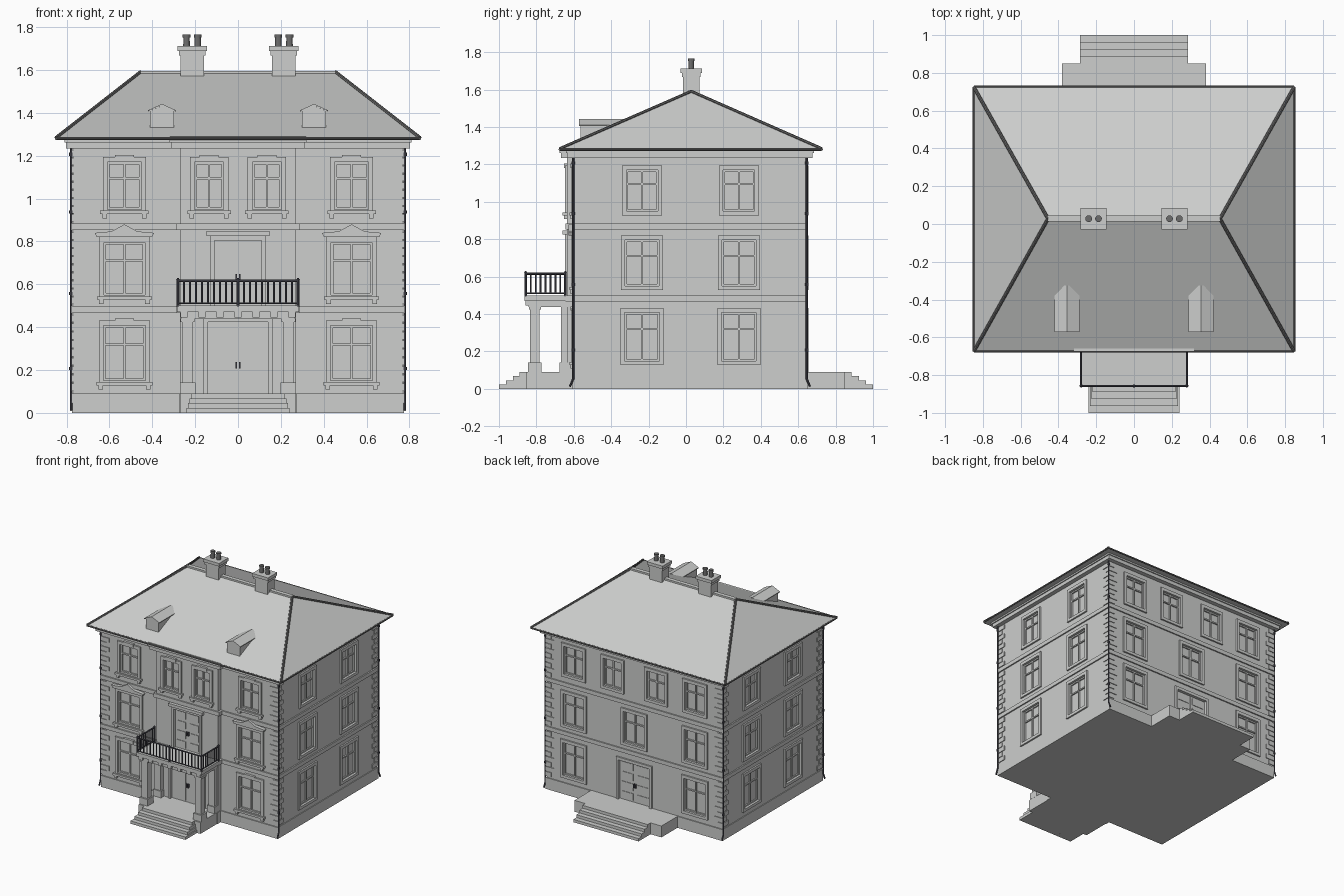
import bpy, bmesh, math
from mathutils import Matrix, Vector

if "Cube" in bpy.data.objects:
    bpy.data.objects.remove(bpy.data.objects["Cube"])


def material(name, colour):
    m = bpy.data.materials.new(name)
    m.diffuse_color = (*colour, 1)
    m.use_nodes = True
    m.node_tree.nodes["Principled BSDF"].inputs["Base Color"].default_value = m.diffuse_color
    return m


stone = material("pale_grey_stone", (0.61, 0.62, 0.61))
iron = material("dark_iron", (0.075, 0.075, 0.095))
lead = material("dark_grey_lead", (0.15, 0.15, 0.15))
colours = {"downpipes": iron, "gutters": lead, "balcony_rails": iron, "balusters": iron,
           "railing_posts": iron, "door_handles": iron, "chimney_pots": lead, "hip_tiles": lead}
I = Matrix.Identity(4)
parts = {}


def part(name):
    if name not in parts:
        parts[name] = bmesh.new()
    return parts[name]


def box(name, x0, x1, y0, y1, z0, z1, M=I):
    S = Matrix.Diagonal((abs(x1 - x0), abs(y1 - y0), abs(z1 - z0), 1))
    T = Matrix.Translation(((x0 + x1) / 2, (y0 + y1) / 2, (z0 + z1) / 2))
    bmesh.ops.create_cube(part(name), size=1, matrix=M @ T @ S)


def plate(name, M, u0, u1, z0, z1, d0, d1):
    """Box on a wall: u along it, d outward from it."""
    box(name, u0, u1, -d1, -d0, z0, z1, M)


def rod(name, a, b, r, n=8, r2=None):
    a, b = Vector(a), Vector(b)
    q = (b - a).to_track_quat('Z', 'Y').to_matrix().to_4x4()
    bmesh.ops.create_cone(part(name), cap_ends=True, segments=n, radius1=r, radius2=r2 or r,
                          depth=(b - a).length, matrix=Matrix.Translation((a + b) / 2) @ q)


def prism(name, profile, y0, y1, M=I):
    """Extrude an (x, z) profile along y."""
    bm = part(name)
    a = [bm.verts.new(M @ Vector((x, y0, z))) for x, z in profile]
    b = [bm.verts.new(M @ Vector((x, y1, z))) for x, z in profile]
    bm.faces.new(a)
    bm.faces.new(b[::-1])
    for i in range(len(a)):
        j = (i + 1) % len(a)
        bm.faces.new((a[i], b[i], b[j], a[j]))


def wall(angle, dist):
    return Matrix.Rotation(math.radians(angle), 4, 'Z') @ Matrix.Translation((0, -dist, 0))


W = .768  # half width of the walls
FRONT, BAY, BACK = wall(0, .60), wall(0, .635), wall(180, .642)
RIGHT, LEFT = wall(90, W), wall(-90, W)


def surround(M, u, w, z0, z1, b=.022, bottom=True):
    """Cut recess with a raised border."""
    h = w / 2
    plate("opening_cutter", M, u - h, u + h, z0, z1, -.016, .03)
    for s in (-1, 1):
        plate("window_surrounds", M, u + s * h, u + s * (h + b), z0, z1, -.002, .012)
    plate("window_surrounds", M, u - h - b, u + h + b, z1, z1 + b + .003, -.002, .012)
    if bottom:
        plate("window_surrounds", M, u - h - b, u + h + b, z0 - b, z0, -.002, .012)


def window(M, u, w, z0, z1, style=""):
    surround(M, u, w, z0, z1)
    h, zt = w / 2, z0 + (z1 - z0) * .66
    # casement border, mullion and transom
    for c, t in ((u - h + .005, .005), (u, .005), (u + h - .005, .005)):
        plate("window_casements", M, c - t, c + t, z0, z1, -.018, -.005)
    for c in (z0 + .005, zt, z1 - .005):
        plate("window_casements", M, u - h, u + h, c - .005, c + .005, -.018, -.006)
    if style:
        k = h + .034
        plate("window_sills", M, u - k, u + k, z0 - .022, z0 - .006, 0, .024)
        for s in (-1, 1):
            plate("sill_corbels", M, u + s * (h + .002), u + s * (h + .024), z0 - .042, z0 - .02, 0, .018)
        if style == "key":
            plate("keystones", M, u - .045, u + .045, z1 + .012, z1 + .034, 0, .018)
        else:
            prism("window_hoods", [(u - k, z1 + .026), (u + k, z1 + .026), (u + k + .01, z1 + .045),
                  (u + .06, z1 + .052), (u, z1 + .085), (u - .06, z1 + .052),
                  (u - k - .01, z1 + .045)], -.028, 0, M)


def double_door(M, w, z0, z1, rows):
    surround(M, 0, w, z0, z1, .02, False)
    h, step = w / 2, (z1 - z0) / rows
    for s in (-1, 1):
        plate("door_leaves", M, s * .002, s * h, z0, z1, -.018, -.011)
        for i in range(rows):
            plate("door_panels", M, s * .018, s * (h - .016), z0 + i * step + .012,
                  z0 + (i + 1) * step - .012, -.012, -.007)
        plate("door_handles", M, s * .004, s * .011, z0 + .118, z0 + .148, -.012, .004)


# main walls, central bay and plinth
box("walls", -W, W, -.60, .642, 0, 1.28)
box("central_bay", -.27, .27, -.635, -.58, 0, 1.28)
box("plinth", -.774, .774, -.608, .65, 0, .09)
box("plinth", -.274, .274, -.645, -.59, 0, .09)

# string courses and cornice
for z0, z1, e in ((.467, .498, .01), (.853, .884, .01), (1.235, 1.262, .034), (1.262, 1.28, .042)):
    box("string_courses", -W - e, W + e, -.60 - e, .642 + e, z0, z1)
    box("string_courses", -.277 - e, .277 + e, -.635 - e, -.58, z0, z1)
box("bay_cornice", -.317, .317, -.672, -.645, 1.262, 1.29)

# windows on each floor
ground, middle, top = (.15, .407), (.55, .795), (.95, 1.17)
for s in (-1, 1):
    window(FRONT, s * .53, .195, *ground, "key")
    window(FRONT, s * .53, .19, *middle, "hood")
    window(FRONT, s * .53, .158, *top, "key")
    window(BAY, s * .135, .135, *top, "key")
    window(BACK, s * .19, .158, *top)
    for z, w in ((ground, .185), (middle, .18), (top, .168)):
        window(BACK, s * .53, w, *z)
        M = RIGHT if s > 0 else LEFT
        for y in (-.235, .283):
            window(M, s * y, w, *z)
window(BACK, 0, .185, *middle)

# doors
double_door(BAY, .28, .09, .425, 1)
double_door(BAY, .22, .50, .805, 4)
plate("balcony_door_hood", BAY, -.148, .148, .825, .848, 0, .026)
double_door(BACK, .27, .09, .40, 4)

# corner quoins, alternating long and short
for sx in (-1, 1):
    for y, sy in ((-.60, -1), (.642, 1)):
        for z0, z1 in ((.10, .46), (.505, .845), (.89, 1.23)):
            n = 9
            st = (z1 - z0) / n
            for i in range(n):
                a, b = (.065, .04) if i % 2 else (.04, .065)
                box("quoins", sx * (W - a), sx * (W + .006), y - sy * b, y + sy * .006,
                    z0 + i * st + .003, z0 + (i + 1) * st - .003)
        # downpipes with a kicked foot and brackets
        px, py = sx * .779, y + sy * .003
        rod("downpipes", (px, py, .05), (px, py, 1.24), .006)
        rod("downpipes", (px, py, .055), (px, py + sy * .018, .012), .006)
        for z in (.2, .55, .93, 1.2):
            rod("downpipes", (px, py, z), (px, py, z + .015), .009)

# hipped roof
ex, y0, y1, rx, ry, rz = .848, -.674, .725, .455, .028, 1.59
bm = part("roof")
base = [(-ex, y0), (ex, y0), (ex, y1), (-ex, y1)]
lo = [bm.verts.new((x, y, 1.274)) for x, y in base]
hi = [bm.verts.new((x, y, 1.284)) for x, y in base]
ra, rb = bm.verts.new((-rx, ry, rz)), bm.verts.new((rx, ry, rz))
bm.faces.new(lo[::-1])
for i in range(4):
    j = (i + 1) % 4
    bm.faces.new((lo[i], lo[j], hi[j], hi[i]))
for f in ((hi[0], hi[1], rb, ra), (hi[1], hi[2], rb), (hi[2], hi[3], ra, rb), (hi[3], hi[0], ra)):
    bm.faces.new(f)
for i, (x, y) in enumerate(base):
    nx, ny = base[(i + 1) % 4]
    rod("gutters", (x, y, 1.28), (nx, ny, 1.28), .007)
    rod("hip_tiles", (x, y, 1.284), (math.copysign(rx, x), ry, rz), .009)
box("ridge_tiles", -rx, rx, ry - .016, ry + .016, rz - .012, rz + .006)

for s in (-1, 1):
    # dormers
    c = s * .355
    prism("dormers", [(c - .056, 1.32), (c + .056, 1.32), (c + .056, 1.41), (c, 1.434), (c - .056, 1.41)],
          -.565, -.36)
    prism("dormer_roofs", [(c - .066, 1.406), (c, 1.434), (c + .066, 1.406), (c + .066, 1.412),
          (c, 1.442), (c - .066, 1.412)], -.572, -.325)
    # chimneys with stepped caps and pots
    c = s * .214
    for hx, hy, z0, z1 in ((.055, .043, 1.54, 1.675), (.062, .05, 1.668, 1.688), (.069, .058, 1.688, 1.712)):
        box("chimneys", c - hx, c + hx, ry - hy, ry + hy, z0, z1)
    for d in (-.026, .026):
        rod("chimney_pots", (c + d, ry, 1.71), (c + d, ry, 1.755), .016, 12, .014)
        rod("chimney_pots", (c + d, ry, 1.753), (c + d, ry, 1.766), .018, 12)

# porch floor, front steps, rear terrace and rear steps
box("porch_floor", -.27, .27, -.855, -.60, 0, .09)
for i in range(4):
    w, z = .24 - i * .007, .0225 * (i + 1)
    box("front_steps", -w, w, -1 + i * .037, -.85, 0, z)
    box("rear_steps", -.285, .285, .84, 1 - i * .038, 0, z)
box("rear_terrace", -.38, .38, .64, .85, 0, .09)

# porch columns, pilasters and entablature
for s in (-1, 1):
    c = s * .235
    box("pedestals", c - .036, c + .036, -.845, -.772, .09, .142)
    box("columns", c - .026, c + .026, -.833, -.783, .14, .44)
    box("column_capitals", c - .033, c + .033, -.84, -.776, .425, .44)
    box("pilasters", c - .026, c + .026, -.668, -.63, .09, .44)
    box("pilasters", c - .034, c + .034, -.676, -.63, .09, .142)
    box("porch_beams", c - .03, c + .03, -.842, -.63, .438, .47)
box("porch_beams", -.265, .265, -.842, -.775, .438, .47)
box("balcony_slab", -.285, .285, -.863, -.63, .47, .50)
for i in range(7):
    c = -.252 + i * .084
    box("balcony_brackets", c - .016, c + .016, -.858, -.835, .445, .472)

# balcony railing
X, Y0, Y1 = .28, -.857, -.645
for a, b in (((-X, Y0), (X, Y0)), ((-X, Y0), (-X, Y1)), ((X, Y0), (X, Y1))):
    for z, r in ((.512, .004), (.616, .006)):
        rod("balcony_rails", (*a, z), (*b, z), r, 6)
    n = 20 if a[1] == b[1] else 8
    for i in range(1, n):
        x, y = a[0] + (b[0] - a[0]) * i / n, a[1] + (b[1] - a[1]) * i / n
        rod("balusters", (x, y, .51), (x, y, .616), .0045, 6)
for x, y in ((-X, Y0), (0, Y0), (X, Y0), (-X, Y1), (X, Y1)):
    rod("railing_posts", (x, y, .495), (x, y, .622), .007, 8)
    rod("railing_posts", (x, y, .62), (x, y, .63), .009, 8, .003)

# turn every part into an object
objs = {}
for name, bm in parts.items():
    bmesh.ops.recalc_face_normals(bm, faces=bm.faces)
    me = bpy.data.meshes.new(name)
    bm.to_mesh(me)
    bm.free()
    me.materials.append(colours.get(name, stone))
    objs[name] = bpy.data.objects.new(name, me)
    bpy.context.collection.objects.link(objs[name])

# cut the window and door recesses
cutter = objs["opening_cutter"]
cutter.hide_render = True
for name in ("walls", "central_bay"):
    ob = objs[name]
    m = ob.modifiers.new("openings", 'BOOLEAN')
    m.operation, m.solver, m.object = 'DIFFERENCE', 'EXACT', cutter
    bpy.context.view_layer.objects.active = ob
    bpy.ops.object.modifier_apply(modifier=m.name)
bpy.data.objects.remove(cutter)
